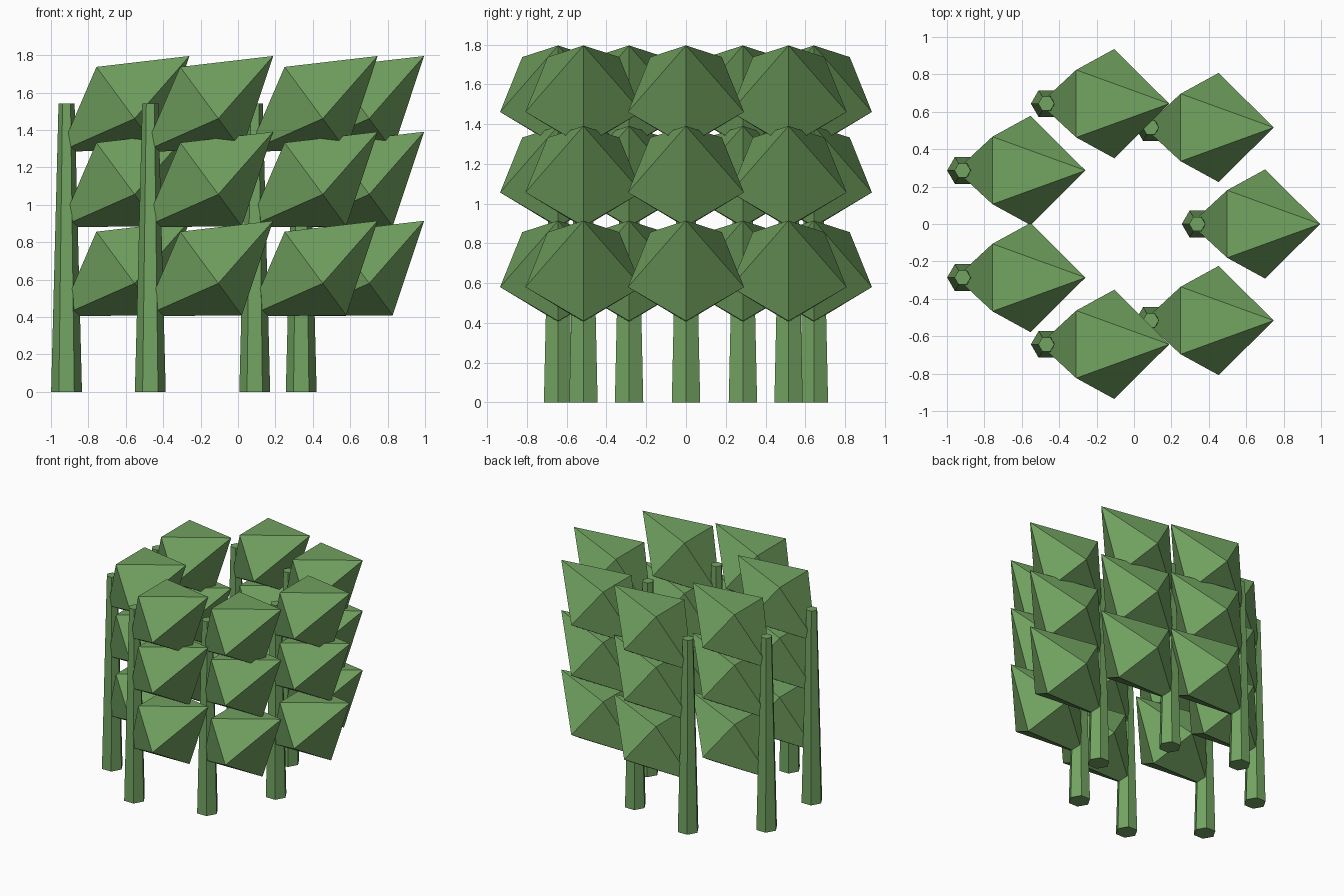
import bpy, bmesh, math
from mathutils import Vector

if "Cube" in bpy.data.objects:
    bpy.data.objects.remove(bpy.data.objects["Cube"])

green = bpy.data.materials.new("leaf_green")
green.diffuse_color = (0.17, 0.37, 0.12, 1)
green.use_nodes = True
green.node_tree.nodes["Principled BSDF"].inputs["Base Color"].default_value = green.diffuse_color


def ring(n, r):
    return [Vector((r * math.cos(2 * math.pi * i / n), r * math.sin(2 * math.pi * i / n), 0))
            for i in range(n)]


def make_mesh(name, verts, faces):
    me = bpy.data.meshes.new(name)
    me.from_pydata([tuple(v) for v in verts], [], faces)
    bm = bmesh.new()
    bm.from_mesh(me)
    bmesh.ops.recalc_face_normals(bm, faces=bm.faces)
    bm.to_mesh(me)
    bm.free()
    me.materials.append(green)
    return me


def place(name, me, loc, tilt=0):
    ob = bpy.data.objects.new(name, me)
    ob.location = loc
    ob.rotation_euler = (0, tilt, 0)
    bpy.context.collection.objects.link(ob)


# Tapered six-sided trunk
H = 1.54
trunk = make_mesh("trunk",
                  ring(6, 0.0825) + [v + Vector((0, 0, H)) for v in ring(6, 0.043)],
                  [(i, (i + 1) % 6, 6 + (i + 1) % 6, 6 + i) for i in range(6)]
                  + [tuple(range(5, -1, -1)), tuple(range(6, 12))])

# Foliage: five-sided double pyramid along its local z axis
foliage = make_mesh("foliage",
                    ring(5, 0.307) + [Vector((0, 0, 0.435)), Vector((0, 0, -0.425))],
                    [(i, (i + 1) % 5, 5) for i in range(5)]
                    + [((i + 1) % 5, i, 6) for i in range(5)])

# Seven identical trees around a circle, three leaning foliage tiers each
for k in range(7):
    a = 2 * math.pi * k / 7
    x, y = -0.322 + 0.66 * math.cos(a), 0.66 * math.sin(a)
    place(f"trunk_{k + 1}", trunk, (x, y, 0))
    for j, z in enumerate((0.656, 1.132, 1.537)):
        place(f"foliage_{k + 1}_{j + 1}", foliage, (x + 0.307, y, z), math.radians(53.6))
